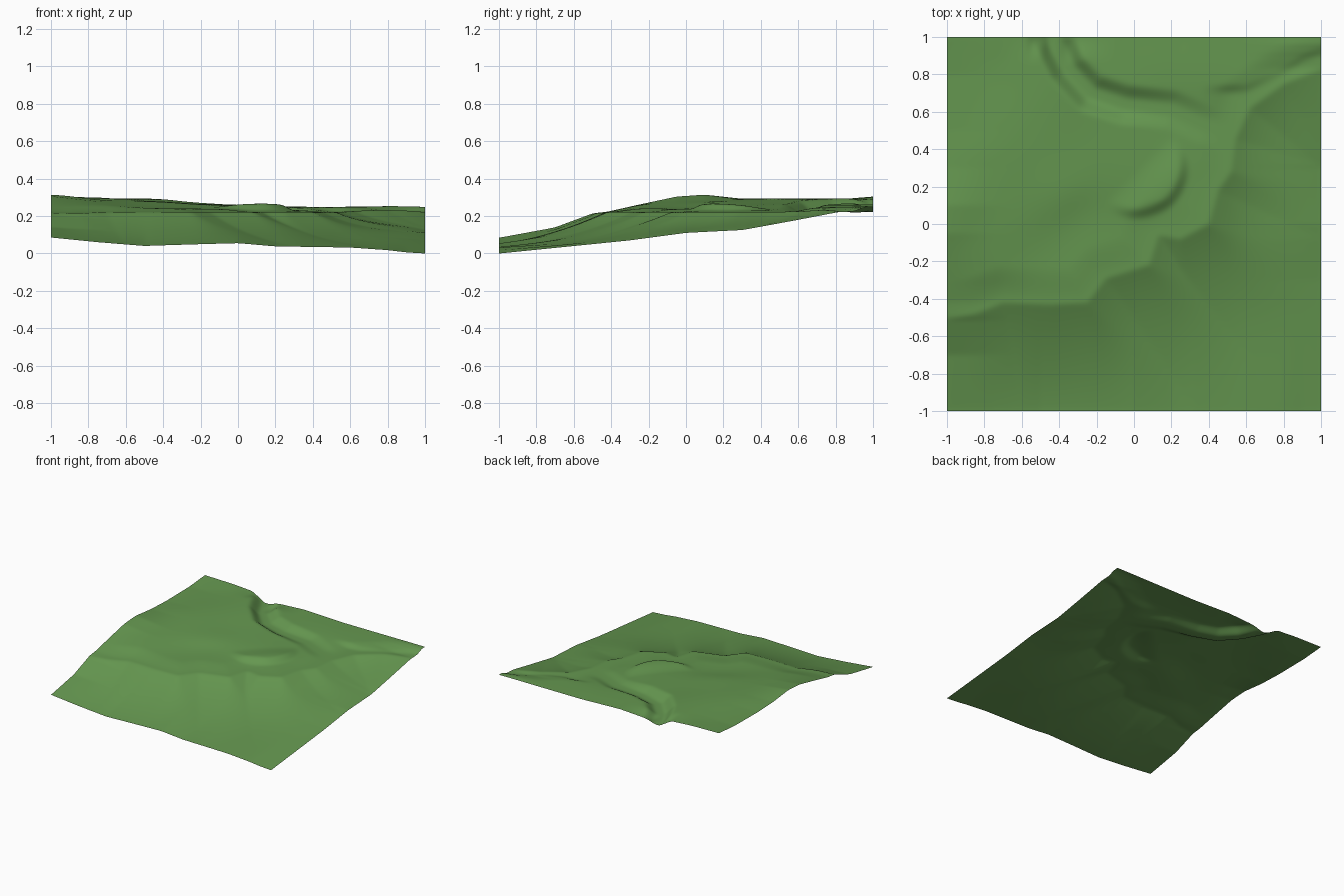
import bpy, bmesh, math
from mathutils import Vector

cube = bpy.data.objects.get("Cube")
if cube:
    bpy.data.objects.remove(cube, do_unlink=True)

CELLS = 160
FLOOR = 0.222  # level of the terrace rim and stream bed


def smooth(t):
    t = min(1.0, max(0.0, t))
    return t * t * (3 - 2 * t)


def interp(pts, t):
    """Straight-line interpolation along a list of points."""
    for (a, za), (b, zb) in zip(pts, pts[1:]):
        if t <= b:
            return za + (zb - za) * (t - a) / (b - a)
    return pts[-1][1]


def distance(pts, x, y):
    """Shortest distance from a point to a polyline."""
    best = 9.0
    for (ax, ay), (bx, by) in zip(pts, pts[1:]):
        dx, dy = bx - ax, by - ay
        t = ((x - ax) * dx + (y - ay) * dy) / (dx * dx + dy * dy)
        t = min(1.0, max(0.0, t))
        best = min(best, math.hypot(x - ax - t * dx, y - ay - t * dy))
    return best


# Terrace rim, stream path and north-east bank, in plan
rim = [(-1.2, -.5), (-1, -.51), (-.85, -.48), (-.7, -.42), (-.45, -.43),
       (-.25, -.42), (-.15, -.29), (.08, -.22), (.13, -.06), (.25, -.08),
       (.4, 0), (.45, .18), (.52, .28), (.54, .45), (.62, .62), (.8, .75),
       (1, .83), (1.2, .9)]
stream = [(-.46, 1.1), (-.44, 1), (-.35, .83), (-.23, .7), (-.05, .64),
          (.2, .61), (.35, .54), (.55, .46)]
bank = [(.3, .69), (.6, .69), (.75, .75), (.9, .85), (1, .89)]

# Spot heights of the upper ground
spots = [(-1, .1, .315), (-.7, .4, .3), (-.45, .6, .295), (-1, .5, .285),
         (-.8, .85, .29), (-.6, .95, .295), (-.7, 0, .28), (-.5, .25, .28),
         (-.25, .45, .265), (0, .25, .26), (.35, .1, .225), (.1, 0, .228),
         (-.2, -.1, .24), (-.5, -.2, .24), (-.9, -.3, .25), (.3, .45, .235),
         (.45, .3, .224), (0, .85, .262), (.3, .9, .25), (.8, .95, .25)]

# Heights along the four borders
front = [(-1, .085), (-.75, .06), (-.5, .04), (-.25, .048), (0, .055),
         (.2, .038), (.6, .032), (.8, .018), (.9, .006), (1, 0)]
right = [(-1, 0), (-.6, .04), (-.3, .07), (0, .11), (.3, .125), (.6, .18),
         (.82, .222), (.9, .225), (.96, .25), (1, .25)]
left = [(-1, .085), (-.7, .14), (-.5, .215), (-.42, .224), (-.25, .262),
        (-.05, .305), (.1, .315), (.3, .293), (.5, .285), (.8, .288), (1, .305)]
back = [(-1, .305), (-.75, .3), (-.57, .288), (-.46, .222), (-.42, .222),
        (-.35, .248), (-.1, .262), (.25, .25), (1, .25)]


def upper_ground(x, y):
    total = weight = 0.0
    for px, py, pz in spots:
        w = math.exp(-((x - px) ** 2 + (y - py) ** 2) / .045) + 1e-9
        total += w * pz
        weight += w
    z = total / weight - FLOOR
    # rounded knoll that breaks off on its south-east side
    dx, dy = x - .02, y - .3
    z += .03 * smooth((.28 - math.hypot(dx, dy)) / .07) * smooth((dx - dy) / .3)
    # low flat beneath the north-east bank
    step = smooth((y - interp(bank, max(.3, x))) / .06)
    z *= 1 + (step - 1) * smooth((x - .35) / .2)
    # stream channel
    z *= smooth((distance(stream, x, y) - .025) / .09)
    return z


def height(x, y):
    d = distance(rim, x, y)
    if y > interp(rim, x):
        return FLOOR + upper_ground(x, y) * smooth(d / .2)
    return FLOOR - .244 * (1 - math.exp(-d / .55))


# Terrain sheet
bm = bmesh.new()
bmesh.ops.create_grid(bm, x_segments=CELLS, y_segments=CELLS, size=1)
verts = sorted(bm.verts, key=lambda v: (round(v.co.y, 4), v.co.x))
count = round(math.sqrt(len(verts)))
rows = [verts[i * count:(i + 1) * count] for i in range(count)]
columns = list(zip(*rows))
for v in verts:
    v.co.z = height(v.co.x, v.co.y)


def fit_border(lines, profile, axis, reach, at_end):
    """Ease the sheet to a border profile along lines running away from it."""
    for line in lines:
        edge = line[-1] if at_end else line[0]
        gap = interp(profile, edge.co[1 - axis]) - edge.co.z
        for v in line:
            away = abs(v.co[axis] - edge.co[axis])
            v.co.z += gap * (1 - smooth(away / reach))


fit_border(rows, left, 0, .4, False)
fit_border(rows, right, 0, .5, True)
fit_border(columns, front, 1, .6, False)
fit_border(columns, back, 1, .15, True)
for _ in range(3):
    bmesh.ops.smooth_vert(bm, verts=bm.verts, factor=.5, use_axis_z=True)
lowest = min(v.co.z for v in bm.verts)
for v in bm.verts:
    v.co.z -= lowest

mesh = bpy.data.meshes.new("terrain")
bm.to_mesh(mesh)
bm.free()
mesh.polygons.foreach_set("use_smooth", [True] * len(mesh.polygons))
terrain = bpy.data.objects.new("terrain", mesh)
bpy.context.collection.objects.link(terrain)

# Grass colour
grass = bpy.data.materials.new("grass_green")
grass.use_nodes = True
colour = (.13, .31, .08, 1)
grass.diffuse_color = colour
shader = next(n for n in grass.node_tree.nodes if n.type == 'BSDF_PRINCIPLED')
shader.inputs["Base Color"].default_value = colour
shader.inputs["Roughness"].default_value = .9
mesh.materials.append(grass)
